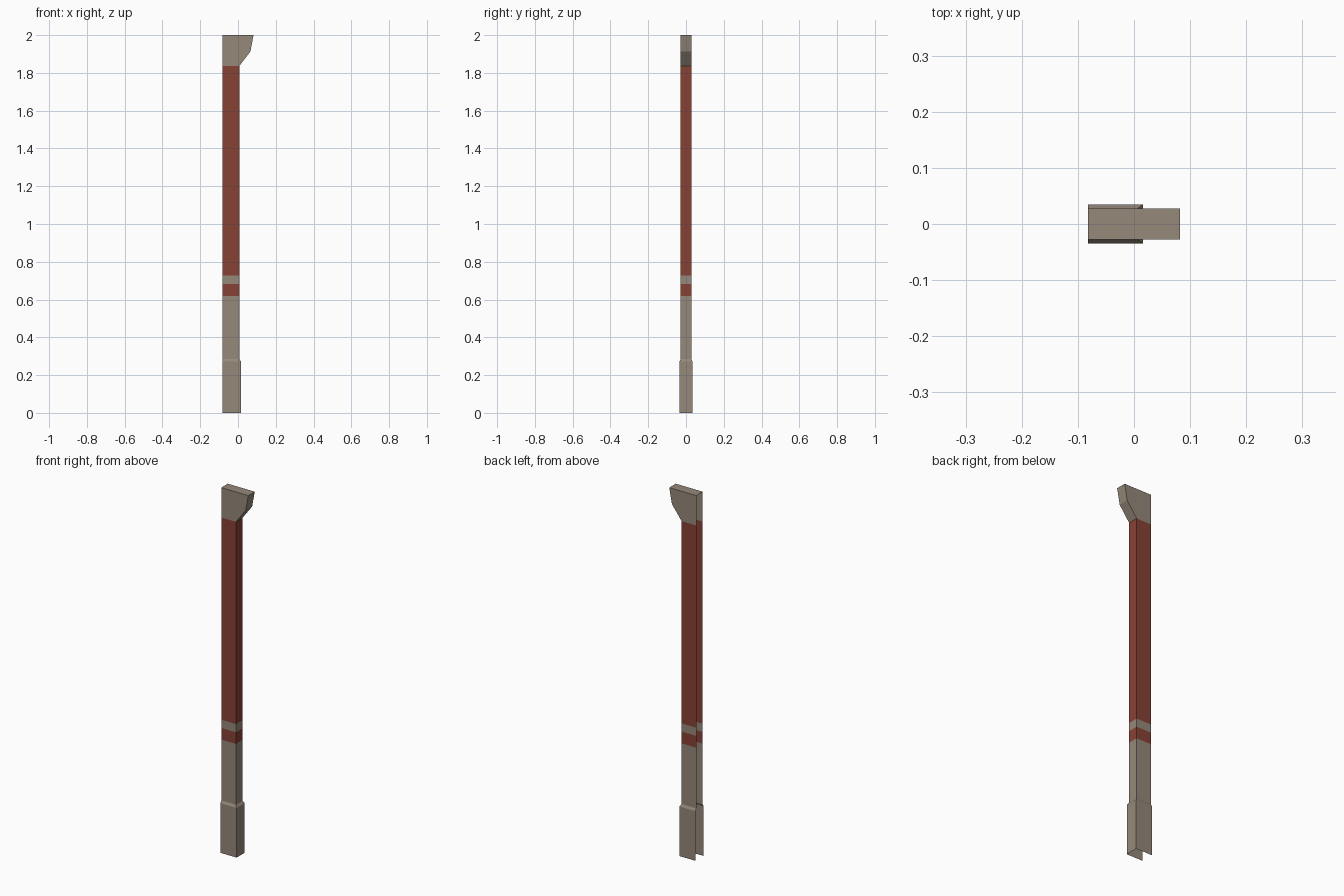
import bpy, bmesh

if "Cube" in bpy.data.objects:
    bpy.data.objects.remove(bpy.data.objects["Cube"])

BACK_X = -0.082          # open side that sits against a wall


def material(name, color):
    m = bpy.data.materials.new(name)
    m.diffuse_color = (*color, 1)
    m.use_nodes = True
    m.node_tree.nodes["Principled BSDF"].inputs["Base Color"].default_value = m.diffuse_color
    return m


stone = material("stone", (0.30, 0.25, 0.195))
red = material("red_paint", (0.245, 0.054, 0.036))


def shell(name, sections, mat, closed_top=False):
    """Loft U-shaped sections (x, half depth, z): front, right and back walls."""
    bm = bmesh.new()
    rings = [[bm.verts.new(p) for p in ((BACK_X, -d, z), (x, -d, z),
                                        (x, d, z), (BACK_X, d, z))]
             for x, d, z in sections]
    for lo, hi in zip(rings, rings[1:]):
        for i in range(3):
            bm.faces.new((lo[i], lo[i + 1], hi[i + 1], hi[i]))
    if closed_top:
        bm.faces.new(rings[-1])
    mesh = bpy.data.meshes.new(name)
    bm.to_mesh(mesh)
    bm.free()
    mesh.materials.append(mat)
    obj = bpy.data.objects.new(name, mesh)
    bpy.context.collection.objects.link(obj)
    return obj


SX, SD = 0.007, 0.028    # shaft right side and half depth

# Plinth with sloped shoulder, continuing into the lower shaft
shell("plinth", [(0.016, 0.035, 0), (0.016, 0.035, 0.272), (SX, SD, 0.285)], stone)

# Straight shaft bands
for name, z0, z1, mat in (("lower_shaft", 0.285, 0.618, stone),
                          ("red_band", 0.618, 0.682, red),
                          ("stone_band", 0.682, 0.727, stone),
                          ("upper_shaft", 0.727, 1.836, red)):
    shell(name, [(SX, SD, z0), (SX, SD, z1)], mat)

# Bracket capital flaring to the right
shell("capital", [(SX, SD, 1.836), (0.066, SD, 1.914), (0.082, SD, 2.0)],
      stone, closed_top=True)
